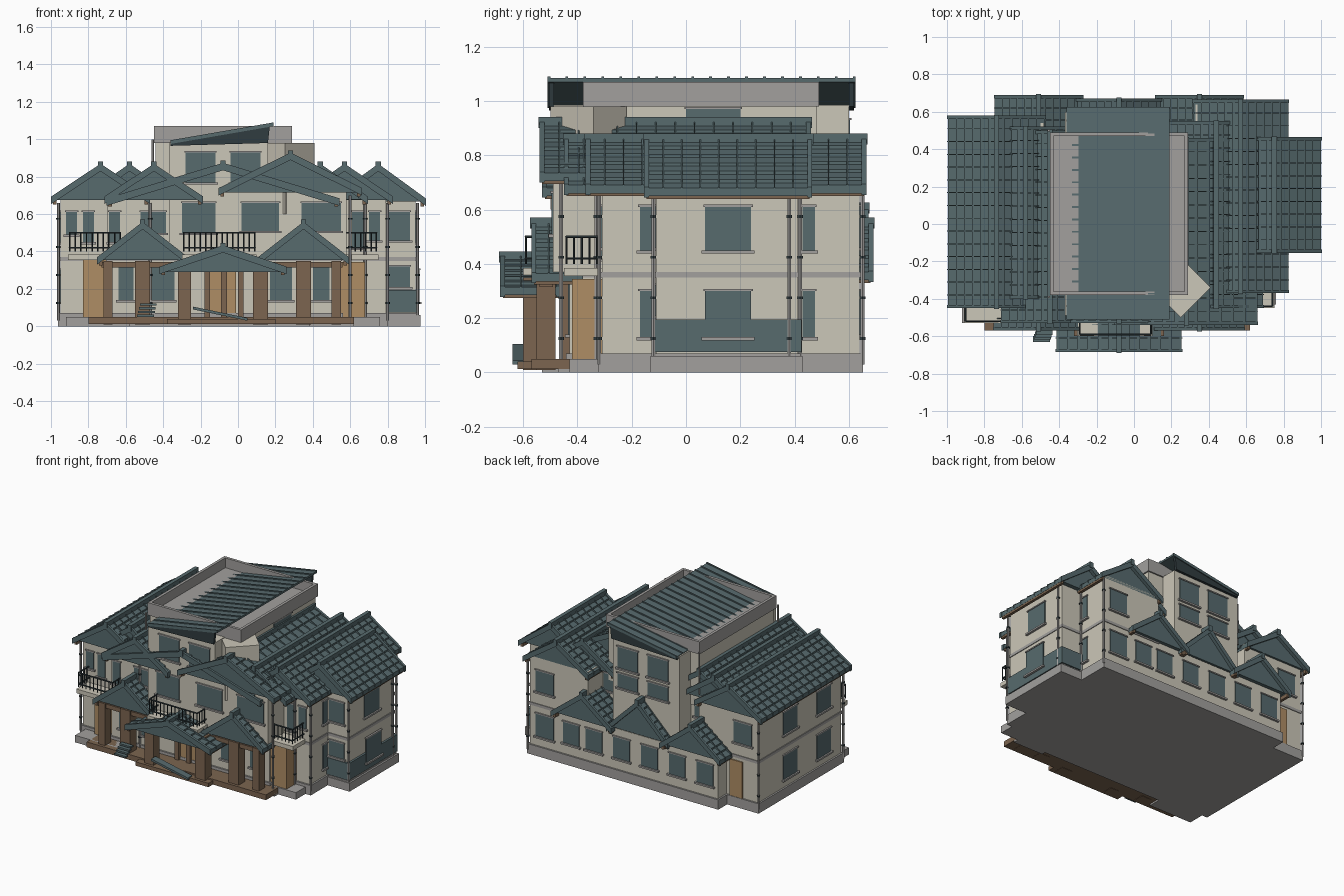
import bpy, math

if "Cube" in bpy.data.objects:
    bpy.data.objects.remove(bpy.data.objects["Cube"])

def material(name, r, g, b):
    m = bpy.data.materials.new(name)
    m.diffuse_color = (r, g, b, 1)
    m.use_nodes = True
    m.node_tree.nodes["Principled BSDF"].inputs["Base Color"].default_value = m.diffuse_color
    return m

CREAM = material("cream plaster", .60, .57, .48)
TEAL = material("slate teal", .095, .145, .155)
GRAY = material("stone gray", .36, .35, .34)
BROWN = material("dark wood", .20, .13, .08)
ORANGE = material("light wood", .43, .27, .13)
DARK = material("dark metal", .03, .045, .05)

def add(name, verts, faces, mat):
    me = bpy.data.meshes.new(name)
    me.from_pydata(verts, [], faces)
    me.materials.append(mat)
    ob = bpy.data.objects.new(name, me)
    bpy.context.collection.objects.link(ob)
    return ob

def prism(name, prof, y0, y1, mat):
    """Extrude a counter-clockwise xz profile along y."""
    n = len(prof)
    v = [(x, y0, z) for x, z in prof] + [(x, y1, z) for x, z in prof]
    f = [tuple(range(n)), tuple(range(2 * n - 1, n - 1, -1))]
    f += [(i, i + n, (i + 1) % n + n, (i + 1) % n) for i in range(n)]
    return add(name, v, f, mat)

def box(name, x0, x1, y0, y1, z0, z1, mat):
    return prism(name, [(x0, z0), (x1, z0), (x1, z1), (x0, z1)], y0, y1, mat)

def chevron(cx, w, ze, zp, lo, hi):
    """Bent strip between two heights above the roof line."""
    return [(cx - w, ze + lo), (cx, zp + lo), (cx + w, ze + lo),
            (cx + w, ze + hi), (cx, zp + hi), (cx - w, ze + hi)]

def gable(name, cx, w, ze, zp, y0, y1, fill=True, courses=6):
    """Tiled gable roof, ridge along y; zp/ze are top heights at ridge and eave."""
    right = []
    for i in range(courses):                       # stepped tile courses
        for t, up in ((i / courses, -.012), ((i + 1) / courses, 0)):
            right.append((w * t, zp + (ze - zp) * t + up))
    top = [(cx + x, z) for x, z in reversed(right)] + [(cx - x, z) for x, z in right[1:]]
    under = [(cx - w, ze - .03), (cx, zp - .035), (cx + w, ze - .03)]
    prism(name + "_tiles", top + under, y0, y1, TEAL)
    n = max(2, round((y1 - y0) / .07))
    for i in range(n + 1):                         # ribs and verge boards
        edge = i in (0, n)
        rw = .018 if edge else .005
        y = y0 + (y1 - y0 - rw) * i / n
        prism(name + "_rib", chevron(cx, w + .004, ze, zp, -.036 if edge else -.02, .004), y, y + rw, TEAL)
    box(name + "_ridge", cx - .014, cx + .014, y0 - .004, y1 + .004, zp - .025, zp + .016, TEAL)
    for s in (-1, 1):                              # wooden eave boards
        a, b = sorted((cx + s * (w - .006), cx + s * (w - .025)))
        box(name + "_eave_board", a, b, y0 + .01, y1 - .01, ze - .04, ze - .015, BROWN)
    if fill:
        k = w - .03
        zk = ze + (zp - ze) * .03 / w - .03
        prism(name + "_gable_wall", [(cx - k, zk - .004), (cx + k, zk - .004), (cx, zp - .03)],
              y0 + .025, y1 - .025, TEAL)

def plate(name, axis, sgn, pos, a0, a1, z0, z1, d, mat):
    p, q = sorted((pos - sgn * .004, pos + sgn * d))
    if axis == 'y':
        box(name, a0, a1, p, q, z0, z1, mat)
    else:
        box(name, p, q, a0, a1, z0, z1, mat)

def window(axis, sgn, pos, a0, a1, z0, z1):
    plate("window_glass", axis, sgn, pos, a0, a1, z0, z1, .005, TEAL)
    plate("window_sill", axis, sgn, pos, a0 - .012, a1 + .012, z0 - .012, z0, .016, GRAY)
    plate("window_lintel", axis, sgn, pos, a0 - .006, a1 + .006, z1, z1 + .008, .01, GRAY)

def rod(name, p, q, r, mat, sides=6):
    """Upright or level round bar."""
    import mathutils
    p, q = mathutils.Vector(p), mathutils.Vector(q)
    rot = (q - p).to_track_quat('Z', 'Y')
    ring = [rot @ mathutils.Vector((r * math.cos(a), r * math.sin(a), 0))
            for a in (2 * math.pi * i / sides for i in range(sides))]
    v = [p + c for c in ring] + [q + c for c in ring]
    f = [(i, (i + 1) % sides, (i + 1) % sides + sides, i + sides) for i in range(sides)]
    f += [tuple(range(sides - 1, -1, -1)), tuple(range(sides, 2 * sides))]
    add(name, v, f, mat)

def railing(pts, z0, z1):
    for (xa, ya), (xb, yb) in zip(pts, pts[1:]):
        for z in (z0 + .01, z1):
            rod("railing_bar", (xa, ya, z), (xb, yb, z), .005, DARK)
        n = max(1, round(math.hypot(xb - xa, yb - ya) / .03))
        for i in range(n + 1):
            x, y = xa + (xb - xa) * i / n, ya + (yb - ya) * i / n
            rod("railing_post", (x, y, z0 - .01), (x, y, z1), .004, DARK, 4)

# wall blocks, each full-height one with a stone plinth
blocks = [("left_wing", -.95, -.48, -.40, .54, .70), ("centre_body", -.70, .55, -.43, .47, .70),
          ("rear_ground_floor", -.70, .54, .40, .64, .36), ("right_wing", .33, .79, -.31, .64, .70),
          ("right_annex", .70, .95, -.11, .41, .69)]
for n, x0, x1, y0, y1, h in blocks:
    box(n + "_wall", x0, x1, y0, y1, .01, h, CREAM)
    box(n + "_plinth", x0 - .012, x1 + .012, y0 - .012, y1 + .012, 0, .07, GRAY)
    if h > .5:
        box(n + "_band", x0 - .005, x1 + .005, y0 - .005, y1 + .005, .35, .37, GRAY)
box("front_room_wall", -.02, .58, -.49, -.30, .36, .73, CREAM)
box("tower_wall", -.37, .16, -.49, .60, .36, .985, CREAM)
box("tower_core_wall", -.44, .28, -.37, .48, .6, .99, CREAM)

# angled stair block beside the tower
add("angled_block", [(x, y, z) for z in (.6, .98) for x, y in ((.29, -.22), (.13, -.38), (.25, -.50), (.41, -.34))],
    [(3, 2, 1, 0), (4, 5, 6, 7)] + [(i, (i + 1) % 4, (i + 1) % 4 + 4, i + 4) for i in range(4)], CREAM)

# tower roof tray with parapet
box("tower_tray_floor", -.45, .29, -.38, .49, .98, 1.0, GRAY)
for x in (-.45, .27):
    box("parapet_side", x, x + .02, -.38, .49, .98, 1.07, GRAY)
for y in (-.38, .47):
    box("parapet_end", -.45, .29, y, y + .02, .98, 1.07, GRAY)

# sloping tower roof
def sloped(lo, hi):
    return [(-.36, .975 + lo), (.19, 1.07 + lo), (.19, 1.07 + hi), (-.36, .975 + hi)]
prism("tower_roof", sloped(0, .014), -.51, .625, TEAL)
for i in range(18):
    y = -.51 + 1.125 * i / 17
    prism("tower_roof_rib", sloped(.01, .02), y, y + .01, TEAL)
for y in (-.505, .60):
    prism("tower_roof_end", [(-.36, .965), (.16, .98), (.17, 1.07), (-.36, .976)], y, y + .018, DARK)

# upper roofs
gable("left_wing_roof", -.735, .26, .69, .865, -.45, .58)
gable("left_inner_roof", -.58, .25, .69, .865, -.40, .52)
gable("left_front_roof", -.45, .26, .69, .865, -.53, .50)
gable("front_room_roof", .28, .38, .735, .925, -.54, .46)
gable("right_inner_roof", .44, .25, .69, .865, -.45, .55)
gable("right_wing_roof", .57, .255, .69, .865, -.37, .665)
gable("right_annex_roof", .75, .25, .68, .865, -.155, .465)
gable("centre_canopy_roof", -.08, .62, .68, .87, -.53, -.43, fill=False, courses=10)

# porch roofs and rear ground-floor roofs
for cx in (-.51, .35):
    gable("porch_side_roof", cx, .24, .365, .555, -.57, -.38)
    gable("rear_side_roof", cx, .235, .37, .555, .42, .69)
gable("porch_centre_roof", -.08, .335, .315, .43, -.685, -.46)
gable("rear_centre_roof", -.08, .24, .37, .61, .42, .672)

# porch deck, pillars and beams
box("porch_deck", -.80, .62, -.57, -.42, .012, .05, BROWN)
box("porch_deck_front", -.38, .20, -.62, -.55, .012, .04, BROWN)
for x0, x1, y in ((-.72, -.67, -.55), (-.55, -.47, -.55), (-.32, -.25, -.60),
                  (.08, .16, -.60), (.31, .39, -.55), (.50, .55, -.55)):
    box("porch_pillar", x0, x1, y, y + .07, .01, .35, BROWN)
for x in (-.18, -.09, 0):
    box("porch_inner_post", x, x + .03, -.46, -.43, .05, .36, BROWN)
for x0, x1 in ((-.73, -.28), (.12, .56)):
    box("porch_beam", x0, x1, -.54, -.49, .315, .345, BROWN)
prism("entrance_ramp", [(-.24, .09), (.05, .03), (.05, .045), (-.24, .105)], -.64, -.59, TEAL)
for i in range(4):
    box("porch_slatted_seat", -.54 + .005 * i, -.45 + .005 * i, -.63 + .012 * i, -.60 + .012 * i,
        .05 + .02 * i, .062 + .02 * i, TEAL)
box("front_step", .38, .62, -.47, -.40, 0, .025, GRAY)
box("left_terrace", -.92, -.58, -.53, -.39, 0, .05, GRAY)
box("right_terrace", .56, .76, -.43, -.30, 0, .05, GRAY)

# balconies
for x0, x1, y0, y1 in ((-.91, -.62, -.53, -.39), (.56, .75, -.45, -.30), (-.30, .10, -.60, -.48)):
    box("balcony_floor", x0, x1, y0, y1, .355, .385, CREAM)
    railing([(x0 + .01, y1), (x0 + .01, y0 + .01), (x1 - .01, y0 + .01), (x1 - .01, y1)], .41, .50)

# teal terrace screen round the right annex
box("annex_screen", .78, .965, -.125, .425, .075, .195, TEAL)
box("annex_screen_base", .78, .975, -.13, .43, 0, .06, GRAY)

# front windows: wall position, then left, right, bottom, top
for pos, *w in ((-.49, -.28, -.12, .77, .93), (-.49, -.04, .12, .77, .93), (-.49, -.30, -.12, .50, .66),
                (-.49, .02, .22, .51, .66), (-.49, .34, .55, .51, .66), (-.40, -.92, -.86, .49, .61),
                (-.40, -.83, -.77, .45, .61), (-.43, -.69, -.63, .45, .61), (-.43, -.52, -.385, .50, .61),
                (-.43, -.64, -.56, .14, .32), (-.43, -.46, -.34, .14, .32), (-.43, .17, .29, .14, .33),
                (-.43, .40, .49, .14, .33), (-.31, .61, .67, .42, .61), (-.31, .70, .76, .46, .61),
                (-.11, .80, .92, .46, .61), (-.11, .80, .92, .21, .32)):
    window('y', -1, pos, *w)
# rear windows
for pos, *w in ((.64, .60, .74, .46, .61), (.64, .60, .74, .14, .30), (.54, -.90, -.76, .46, .61),
                (.60, -.28, -.12, .64, .74), (.60, -.04, .12, .64, .74), (.60, -.28, -.12, .78, .93),
                (.60, -.04, .12, .78, .93), (.47, -.46, -.40, .52, .64), (.47, .22, .32, .52, .64)):
    window('y', 1, pos, *w)
for x in (-.60, -.38, -.16, .06, .28, .46):
    window('y', 1, .64, x - .065, x + .065, .15, .30)
# side windows on both floors
for z0, z1 in ((.45, .61), (.13, .30)):
    window('x', 1, .965 if z0 < .4 else .95, .07, .24, z0, z1)
    window('x', 1, .79, -.17, -.125, z0, z1)
    window('x', 1, .79, .43, .475, z0, z1)
    window('x', -1, -.95, .10, .26, z0, z1)
    window('x', -1, -.95, -.28, -.12, z0, z1)
window('x', 1, .28, .0, .2, .90, .97)

# doors
plate("left_door", 'y', -1, -.40, -.83, -.70, .05, .36, .009, ORANGE)
box("left_door_panel", -.83, -.72, -.44, -.40, .05, .355, ORANGE)
plate("main_door", 'y', -1, -.43, -.15, -.01, .05, .32, .009, ORANGE)
box("right_door", .55, .68, -.42, -.31, .05, .345, ORANGE)
plate("rear_door", 'y', 1, .54, -.83, -.73, .05, .33, .009, ORANGE)

# rain pipes with brackets
for x, y, z in ((-.96, -.41, .66), (-.96, .55, .66), (.96, -.12, .66), (.80, .42, .66), (.96, .38, .66),
                (.80, -.32, .66), (.60, -.46, .70), (.80, .65, .66), (-.47, -.44, .66), (.68, -.33, .66)):
    rod("rain_pipe", (x, y, .03), (x, y, z), .008, GRAY)
    for h in (.12, .27, .42, .57):
        rod("pipe_bracket", (x, y, h), (x, y, h + .01), .012, DARK)
for y in (-.39, .50):
    rod("tower_rain_pipe", (-.455, y, .7), (-.455, y, 1.0), .007, GRAY)
